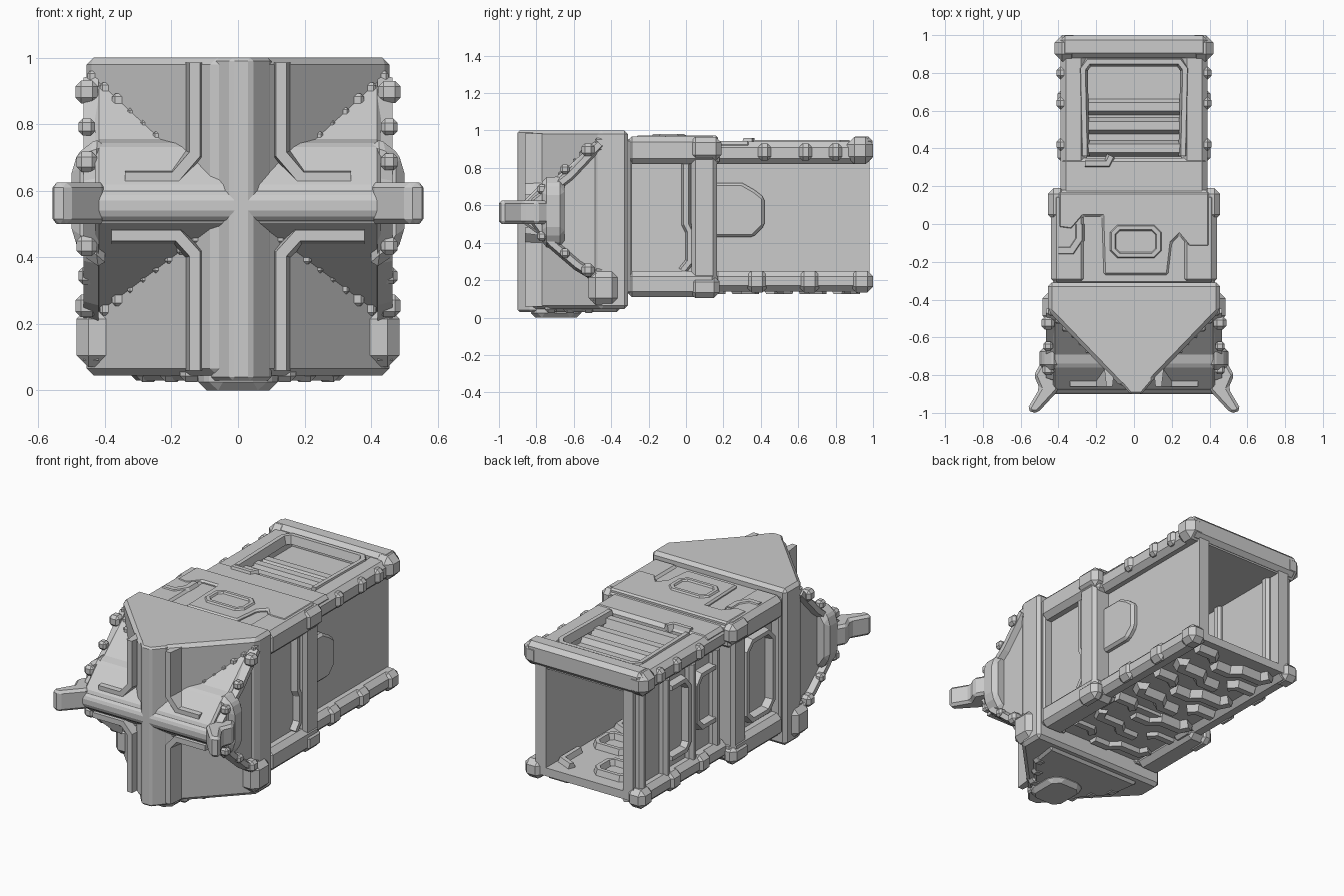
import bpy, bmesh, random
from mathutils import Vector

if "Cube" in bpy.data.objects:
    bpy.data.objects.remove(bpy.data.objects["Cube"])

random.seed(4)


def to3(axis, u, v, h):
    return {'x': (h, u, v), 'y': (u, h, v), 'z': (u, v, h)}[axis]


def finish(name, bm, bevel=0):
    bmesh.ops.recalc_face_normals(bm, faces=bm.faces)
    me = bpy.data.meshes.new(name)
    bm.to_mesh(me)
    bm.free()
    ob = bpy.data.objects.new(name, me)
    bpy.context.collection.objects.link(ob)
    if bevel:
        m = ob.modifiers.new("chamfer", 'BEVEL')
        m.width, m.segments, m.limit_method = bevel, 1, 'ANGLE'
    return ob


def prism(name, pts, axis, lo, hi, bevel=0):
    """Extrude a 2D outline along an axis."""
    bm = bmesh.new()
    a = [bm.verts.new(to3(axis, u, v, lo)) for u, v in pts]
    b = [bm.verts.new(to3(axis, u, v, hi)) for u, v in pts]
    bm.faces.new(a)
    bm.faces.new(b)
    for i in range(len(pts)):
        j = (i + 1) % len(pts)
        bm.faces.new((a[i], a[j], b[j], b[i]))
    return finish(name, bm, bevel)


def box(name, x0, x1, y0, y1, z0, z1, bevel=0.0):
    return prism(name, [(x0, y0), (x1, y0), (x1, y1), (x0, y1)], 'z', z0, z1, bevel)


def ribbon(name, pts, axis, lo, hi, width=0.05, closed=False):
    """Mitred moulding with sloped sides along a 2D path, standing from lo to hi."""
    bm, n, rings = bmesh.new(), len(pts), []
    P = [Vector(p) for p in pts]
    for i in range(n):
        d0 = (P[i] - P[i - 1]).normalized() if (i or closed) else (P[1] - P[0]).normalized()
        d1 = (P[(i + 1) % n] - P[i]).normalized() if (i < n - 1 or closed) else d0
        t = (d0 + d1).normalized()
        m = Vector((-t.y, t.x)) / max(t.dot(d1), 0.5)
        rings.append([bm.verts.new(to3(axis, *(P[i] + m * s * width / 2), h))
                      for s, h in ((-1, lo), (-.5, hi), (.5, hi), (1, lo))])
    for i in range(n if closed else n - 1):
        a, b = rings[i], rings[(i + 1) % n]
        for k in range(4):
            bm.faces.new((a[k], a[(k + 1) % 4], b[(k + 1) % 4], b[k]))
    if not closed:
        bm.faces.new(rings[0])
        bm.faces.new(rings[-1])
    return finish(name, bm)


def octagon(u0, u1, v0, v1, c):
    return [(u0 + c, v0), (u1 - c, v0), (u1, v0 + c), (u1, v1 - c),
            (u1 - c, v1), (u0 + c, v1), (u0, v1 - c), (u0, v0 + c)]


def block(name, x, y, z, s, bevel=.35):
    box(name, x - s, x + s, y - s, y + s, z - s, z + s, s * bevel)


# Rear module: open tunnel with thin walls and heavy edge rails
box("rear_floor", -.34, .34, .14, .98, .17, .22)
box("rear_roof", -.30, .30, .14, .97, .82, .865)
box("roof_front_beam", -.38, .38, .14, .35, .82, .945, .02)
box("roof_rear_beam", -.39, .39, .88, .998, .83, .968, .025)
for s, side in ((1, "right"), (-1, "left")):
    def sx(a, b):
        return sorted((s * a, s * b))
    box(side + "_rear_wall", *sx(.26, .33), .14, .98, .2, .85)
    box(side + "_top_rail", *sx(.25, .39), .14, .99, .82, .94, .03)
    box(side + "_bottom_rail", *sx(.28, .39), .14, .99, .14, .25, .03)
    box(side + "_rear_top_corner", *sx(.29, .42), .86, 1.0, .82, .965, .04)
    box(side + "_rear_bottom_corner", *sx(.29, .405), .88, 1.0, .135, .25, .03)
    for y in (.38, .66):
        box(side + "_rail_clamp", *sx(.33, .405), y - .06, y + .06, .135, .25, .03)
    for y in (.42, .64, .80):
        box(side + "_roof_clamp", *sx(.33, .41), y - .035, y + .035, .84, .93, .02)

    # Middle module walls, slabs and collar
    box(side + "_middle_wall", *sx(.26, .375), -.32, .16, .2, .85)
    box(side + "_middle_top_rail", *sx(.25, .44), -.32, .17, .82, .968, .03)
    box(side + "_middle_bottom_rail", *sx(.28, .44), -.32, .17, .11, .25, .03)
    box(side + "_collar_post", *sx(.26, .435), .03, .165, .13, .95, .02)
    box(side + "_collar_top", *sx(.36, .455), .02, .19, .84, .965, .03)
    box(side + "_front_post", *sx(.26, .43), -.33, -.29, .13, .95, .01)
    box(side + "_collar_foot", *sx(.36, .45), .02, .18, .105, .22, .03)

box("middle_floor", -.36, .36, -.32, .17, .15, .22)
box("middle_roof", -.42, .42, -.32, .18, .82, .955, .015)

# Right wall hatch
prism("right_hatch", [(.14, .43), (.36, .43), (.42, .49), (.42, .64), (.37, .68),
                      (.30, .72), (.14, .72)], 'x', .30, .365, .015)
ribbon("right_panel_edge", [(.0, .82), (.0, .5), (.02, .46), (.02, .3), (-.02, .25)],
       'x', .37, .41, .05)

# Left wall posts and framed panels
for y in (.93, .70, .45, .22):
    box("left_wall_post", -.375, -.30, y - .03, y + .03, .22, .84, .02)
for y in (.88, .45):
    box("left_inner_post", -.28, -.235, y - .03, y + .03, .22, .83, .015)
ribbon("left_panel_frame", [(.66, .32), (.52, .32), (.49, .36), (.49, .7), (.53, .75), (.66, .75)],
       'x', -.32, -.37, .05)
ribbon("left_panel_frame", [(.24, .72), (.37, .72), (.41, .67), (.41, .45), (.36, .4), (.24, .4)],
       'x', -.32, -.37, .05)
ribbon("left_middle_frame", octagon(-.25, .0, .3, .78, .05), 'x', -.36, -.42, .05, True)

# Roof recess bars
for y, h in ((.40, .925), (.52, .91), (.62, .895)):
    ribbon("roof_slat", [(-.26, y), (.26, y)], 'z', .86, h, .09)
ribbon("roof_recess_rim", [(-.26, .36), (-.27, .82), (-.24, .86), (.24, .86), (.27, .82), (.26, .36)],
       'z', .90, .95, .05)
ribbon("roof_hook", [(-.26, .32), (-.14, .32), (-.12, .36)], 'z', .92, .96, .05)

# Middle roof plating and hatch rim
prism("roof_plate", [(-.40, .17), (-.40, -.02), (-.33, -.03), (-.27, .04), (-.17, .04), (-.16, -.27),
                     (.18, -.27), (.2, -.1), (.24, -.06), (.29, -.12), (.40, -.12), (.40, .17)],
      'z', .94, .972, .01)
ribbon("roof_hatch_rim", octagon(-.11, .13, -.165, -.02, .03), 'z', .965, .982, .04, True)
ribbon("roof_left_trim", [(-.4, -.14), (-.33, -.14), (-.29, -.08), (-.29, 0)], 'z', .95, .975, .06)

# Underside ducts and inner floor pads
for i, y in enumerate((.86, .68, .50, .32, .14, -.04, -.22)):
    f = 1 if i % 2 else -1
    ribbon("under_duct", [(f * .25, y + .06), (f * .22, y), (f * .08, y), (f * .03, y - .05),
                          (f * -.08, y - .05)], 'z', .175, .125, .085)
    ribbon("under_side_duct", [(f * -.28, y + .04), (f * -.17, y + .04), (f * -.13, y)],
           'z', .175, .13, .075)
for x, y in ((-.1, .8), (.1, .52), (-.1, .26), (.1, -.05)):
    ribbon("floor_pad_rim", octagon(x - .1, x + .1, y - .08, y + .08, .03), 'z', .215, .255, .045, True)
    ribbon("floor_duct", [(-x * 2.3, y - .1), (-x * 2.3, y + .06), (-x * 1.4, y + .1)],
           'z', .215, .25, .05)

# Front block: a vertical wedge crossed by a horizontal wedge
prism("vertical_wedge", [(.455, -.31), (.455, -.46), (.07, -.86), (-.07, -.86), (-.455, -.46), (-.455, -.31)],
      'z', .045, 1.0, .02)
prism("horizontal_wedge", [(-.31, .08), (-.31, .97), (-.45, .97), (-.69, .755), (-.75, .74), (-.88, .61),
                           (-.88, .51), (-.70, .38), (-.45, .2), (-.40, .08)], 'x', -.43, .43, .012)
prism("vertical_spine", [(-.02, -.90), (.04, -.90), (.10, -.83), (.10, -.70), (-.08, -.70), (-.08, -.83)],
      'z', .03, 1.0, .01)
prism("spine_foot", octagon(-.12, .12, -.83, -.56, .05), 'z', 0, .1, .025)
prism("horizontal_spine", octagon(-.90, -.76, .505, .605, .025), 'x', -.46, .46, .01)
prism("wedge_keel", [(-.33, -.35), (.33, -.35), (.30, -.55), (.1, -.78), (-.1, -.78), (-.30, -.55)],
      'z', .03, .08, .02)

for s, side in ((1, "right"), (-1, "left")):
    # Channel mouldings around each quadrant
    ribbon(side + "_upper_rail", [(s * .13, .985), (s * .13, .71), (s * .19, .64), (s * .34, .64)],
           'y', -.72, -.86, .065)
    ribbon(side + "_lower_rail", [(s * .13, .06), (s * .13, .41), (s * .18, .465), (s * .38, .465)],
           'y', -.72, -.86, .065)
    # Wing tip and cheek armour
    prism(side + "_wing_tip", [(s * .40, -.74), (s * .49, -.73), (s * .53, -.80), (s * .50, -.87),
                               (s * .565, -.98), (s * .54, -1.0), (s * .51, -1.0), (s * .40, -.88)],
          'z', .50, .625, .025)
    prism(side + "_cheek", [(s * .40, .36), (s * .46, .40), (s * .50, .46), (s * .50, .68),
                            (s * .46, .74), (s * .40, .76)], 'y', -.77, -.65, .025)
    ribbon(side + "_cheek_trim", [(-.46, .93), (-.62, .76), (-.80, .62), (-.83, .55), (-.72, .40),
                                  (-.58, .28), (-.48, .22), (-.48, .09)],
           'x', s * .42, s * .465, .06)
    box(side + "_lower_block", *sorted((s * .36, s * .485)), -.52, -.36, .07, .25, .035)
    # Stepped blocks along the seams where the wedges cross
    for i in range(9):
        t = .12 + i * .1
        r = random.uniform(.024, .036)
        x, y = .07 + .38 * t, -.86 + .41 * t
        block(side + "_upper_step", s * x, y + .03, .605 + .35 * t, r, .25)
        block(side + "_lower_step", s * x, y + .03, .505 - .30 * t, r, .25)
        if i % 3 == 1:
            block(side + "_trim_clamp", s * .455, y, .61 + .35 * t, r, .5)
            block(side + "_trim_clamp", s * .455, y, .50 - .30 * t, r, .5)
    # Underside lumps near the nose
    for x, y in ((.2, -.62), (.14, -.72), (.27, -.52)):
        block(side + "_keel_lump", s * x, y, .06, .035, .5)
